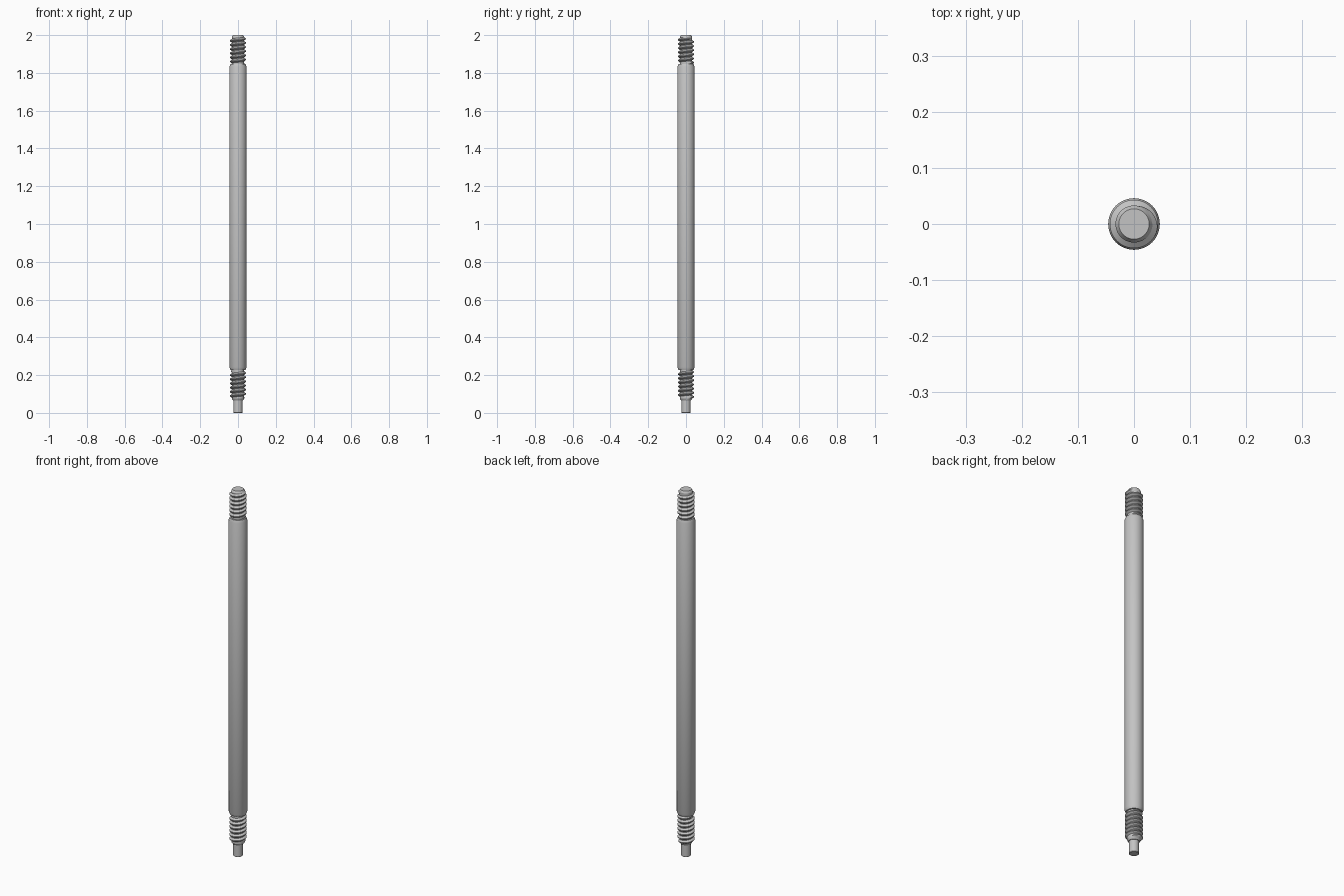
import bpy, bmesh
from math import sin, cos, pi

cube = bpy.data.objects.get("Cube")
if cube:
    bpy.data.objects.remove(cube, do_unlink=True)

steel = bpy.data.materials.new("brushed_steel")
steel.use_nodes = True
steel.diffuse_color = (0.55, 0.55, 0.55, 1)
steel.node_tree.nodes["Principled BSDF"].inputs["Base Color"].default_value = (0.55, 0.55, 0.55, 1)

SIDES = 48


def finish(name, bm, angle=30):
    bmesh.ops.recalc_face_normals(bm, faces=bm.faces[:])
    mesh = bpy.data.meshes.new(name)
    bm.to_mesh(mesh)
    bm.free()
    mesh.materials.append(steel)
    obj = bpy.data.objects.new(name, mesh)
    bpy.context.collection.objects.link(obj)
    bpy.ops.object.select_all(action="DESELECT")
    obj.select_set(True)
    bpy.context.view_layer.objects.active = obj
    bpy.ops.object.shade_smooth_by_angle(angle=angle * pi / 180)
    return obj


def lathe(name, profile):
    """Closed turned part from (radius, height) points."""
    bm = bmesh.new()
    rings = [[bm.verts.new((r * cos(2 * pi * i / SIDES), r * sin(2 * pi * i / SIDES), z))
              for i in range(SIDES)] for r, z in profile]
    for a, b in zip(rings, rings[1:]):
        for i in range(SIDES):
            j = (i + 1) % SIDES
            bm.faces.new((a[i], a[j], b[j], b[i]))
    bm.faces.new(rings[0][::-1])
    bm.faces.new(rings[-1])
    return finish(name, bm)


def thread(name, z0, z1, root, crest, pitch, chamfer_end):
    """Right-handed helical ridge, trimmed by a chamfer at its free end."""
    bm = bmesh.new()
    section = ((0, -0.46), (1, -0.09), (1, 0.09), (0, 0.46))
    steps = int((z1 - z0 - pitch) / pitch * SIDES)
    rings = []
    for s in range(steps + 1):
        angle = 2 * pi * s / SIDES
        centre = z0 + pitch * (0.5 + s / SIDES)
        fade = min(1, s / 12, (steps - s) / 12)
        ring = []
        for height, offset in section:
            z = centre + offset * pitch
            limit = root + 0.8 * abs(z - chamfer_end) - 0.005
            r = root - 0.001
            if height:
                r = max(r, min(root + (crest - root) * fade, limit))
            ring.append(bm.verts.new((r * cos(angle), r * sin(angle), z)))
        rings.append(ring)
    for a, b in zip(rings, rings[1:]):
        for k in range(4):
            m = (k + 1) % 4
            bm.faces.new((a[k], a[m], b[m], b[k]))
    bm.faces.new(rings[0])
    bm.faces.new(rings[-1])
    return finish(name, bm)


# Main rod with chamfered ends
lathe("rod_body", [(0.040, 0.228), (0.046, 0.242), (0.046, 1.832), (0.040, 1.846)])

# Threaded ends: solid core plus helical ridge
lathe("upper_core", [(0.033, 1.83), (0.033, 1.990), (0.027, 2.0)])
thread("upper_thread", 1.838, 1.997, 0.033, 0.043, 0.022, 2.0)
lathe("lower_core", [(0.027, 0.066), (0.033, 0.076), (0.033, 0.24)])
thread("lower_thread", 0.068, 0.235, 0.033, 0.043, 0.022, 0.066)

# Plain locating pin at the foot
lathe("foot_pin", [(0.022, 0.0), (0.024, 0.002), (0.024, 0.08)])
